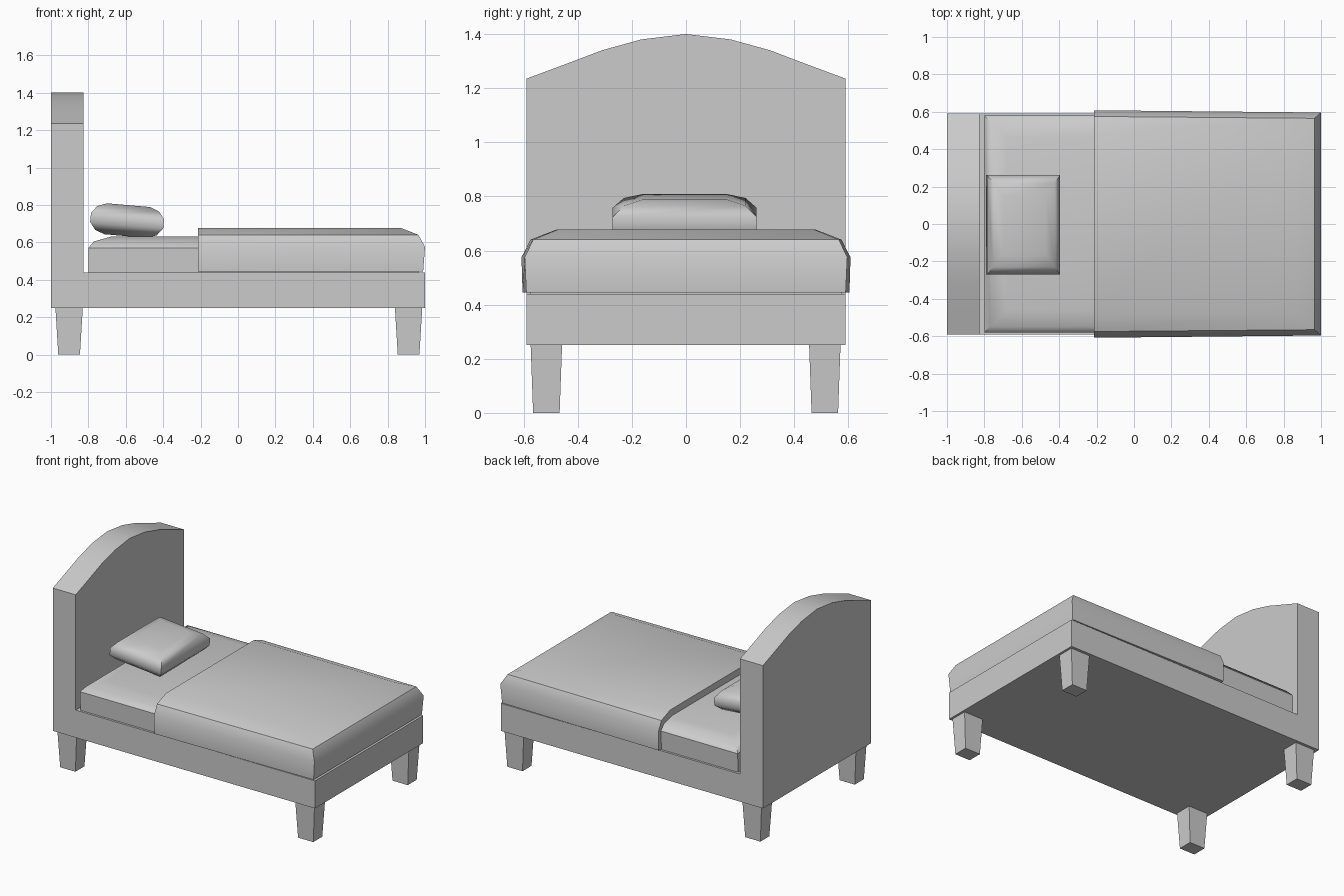
import bpy, bmesh, math
from mathutils import Matrix, Vector

if "Cube" in bpy.data.objects:
    bpy.data.objects.remove(bpy.data.objects["Cube"])


def loft(name, rings, smooth=None):
    """Join equal-length point rings with quads and cap both ends."""
    bm = bmesh.new()
    rows = [[bm.verts.new(p) for p in ring] for ring in rings]
    n = len(rows[0])
    for a, b in zip(rows, rows[1:]):
        for i in range(n):
            j = (i + 1) % n
            bm.faces.new((a[i], a[j], b[j], b[i]))
    bm.faces.new(rows[0][::-1])
    bm.faces.new(rows[-1])
    bmesh.ops.recalc_face_normals(bm, faces=bm.faces)
    me = bpy.data.meshes.new(name)
    bm.to_mesh(me)
    bm.free()
    ob = bpy.data.objects.new(name, me)
    bpy.context.collection.objects.link(ob)
    if smooth:
        me.shade_smooth()
        me.set_sharp_from_angle(angle=math.radians(smooth))
    return ob


def rect(x0, x1, w0, w1, z):
    """Horizontal four-sided ring, half width w0 at x0 and w1 at x1."""
    return [(x0, -w0, z), (x1, -w1, z), (x1, w1, z), (x0, w0, z)]


# Bed frame with arched headboard: L-shaped sections across the width
half = [(0.59, 1.235), (0.45, 1.287), (0.31, 1.34), (0.165, 1.38)]
arch = [(-y, z) for y, z in half] + [(0, 1.4)] + half[::-1]
loft("bed_frame", [[(x, y, z) for x, z in (
    (-1, 0.25), (1, 0.25), (1, 0.44), (-0.825, 0.44), (-0.825, top), (-1, top))]
    for y, top in arch], 30)

# Tapered legs
for end, cx in (("head", -0.903), ("foot", 0.912)):
    for side, cy in (("right", -0.516), ("left", 0.513)):
        loft(f"{end}_{side}_leg", [
            [(cx + sx * hx, cy + sy * hy, z)
             for sx, sy in ((-1, -1), (1, -1), (1, 1), (-1, 1))]
            for hx, hy, z in ((0.058, 0.049, 0), (0.073, 0.058, 0.25))])

# Mattress with softened top edge
loft("mattress", [rect(x0, x1, w, w, z) for x0, x1, w, z in (
    (-0.80, 0.965, 0.575, 0.44), (-0.80, 0.965, 0.58, 0.57),
    (-0.77, 0.935, 0.55, 0.605), (-0.68, 0.85, 0.46, 0.63))], 40)

# Blanket wrapped over the foot end, cut straight at the head end
loft("blanket", [rect(-0.215, x1, w0, w1, z) for x1, w0, w1, z in (
    (0.99, 0.604, 0.59, 0.445), (1.0, 0.608, 0.596, 0.575),
    (0.965, 0.575, 0.565, 0.64), (0.87, 0.48, 0.475, 0.677))], 40)

# Pillow, tilted slightly down toward the foot
pillow_rows = [(0.115, 0.155, 0.083), (0.165, 0.225, 0.064), (0.196, 0.266, 0.025)]
levels = [(a, b, -z) for a, b, z in pillow_rows] + pillow_rows[::-1]
turn = Matrix.Translation((-0.593, -0.005, 0.716)) @ Matrix.Rotation(math.radians(5), 4, 'Y')
loft("pillow", [[turn @ Vector(p) for p in rect(-a, a, b, b, z)]
                for a, b, z in levels], 50)
